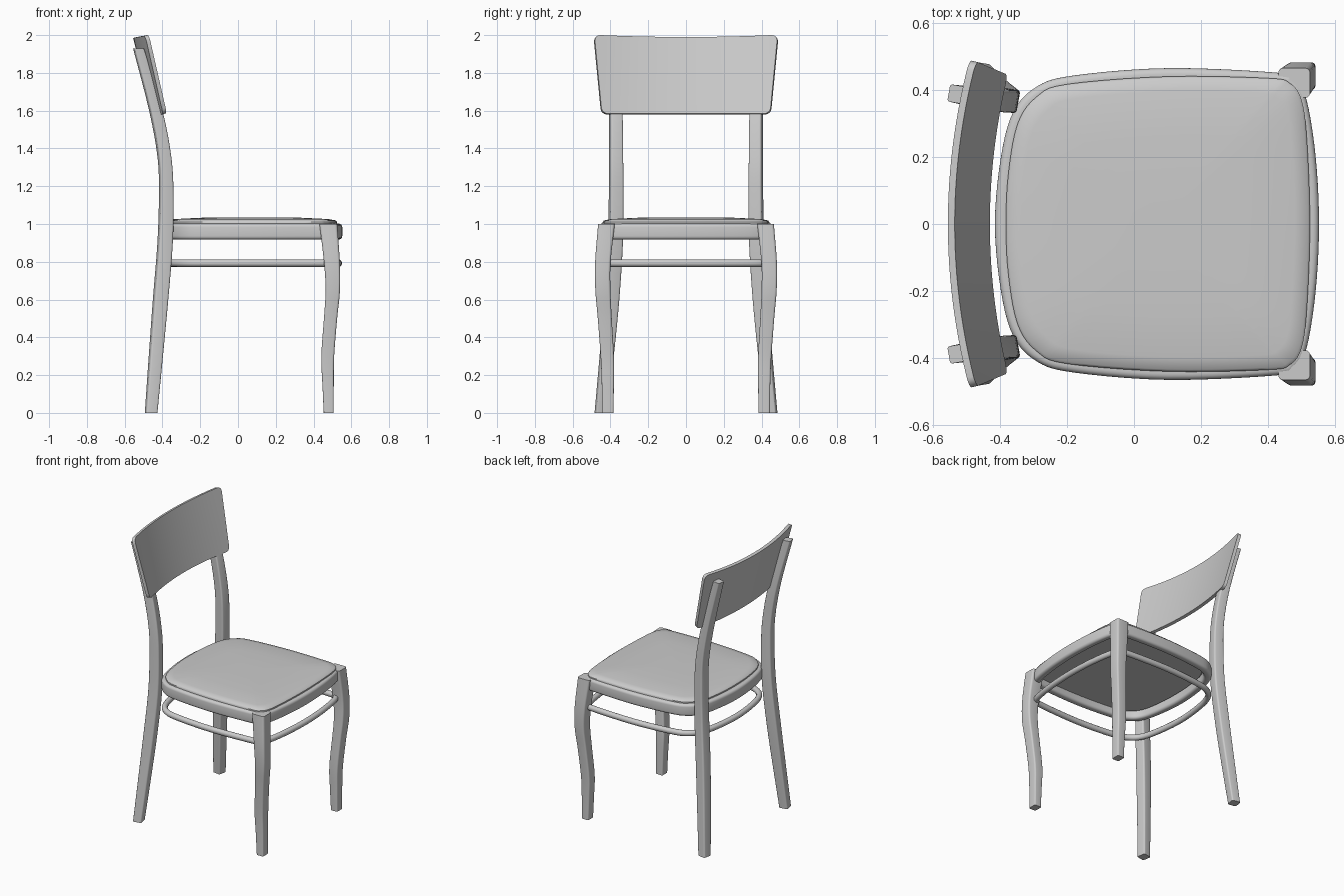
import bpy, bmesh, math
from mathutils import Vector

if "Cube" in bpy.data.objects:
    bpy.data.objects.remove(bpy.data.objects["Cube"])

grey = bpy.data.materials.new("grey")
grey.diffuse_color = (0.6, 0.6, 0.6, 1)
grey.use_nodes = True
grey.node_tree.nodes["Principled BSDF"].inputs["Base Color"].default_value = grey.diffuse_color


def finish(name, bm, angle=40):
    bmesh.ops.recalc_face_normals(bm, faces=bm.faces)
    me = bpy.data.meshes.new(name)
    bm.to_mesh(me)
    bm.free()
    ob = bpy.data.objects.new(name, me)
    bpy.context.collection.objects.link(ob)
    me.materials.append(grey)
    bpy.ops.object.select_all(action='DESELECT')
    ob.select_set(True)
    bpy.context.view_layer.objects.active = ob
    bpy.ops.object.shade_smooth_by_angle(angle=math.radians(angle))
    return ob


def spline(pts, steps, closed=False):
    """Smooth curve through the points"""
    pts = [Vector(p) for p in pts]
    n, out = len(pts), []
    for i in range(n if closed else n - 1):
        idx = [i - 1, i, i + 1, i + 2]
        a, b, c, d = [pts[k % n] if closed else pts[min(max(k, 0), n - 1)] for k in idx]
        for s in range(steps):
            t = s / steps
            out.append(0.5 * (2 * b + (c - a) * t + (2 * a - 5 * b + 4 * c - d) * t * t
                              + (3 * b - a - 3 * c + d) * t ** 3))
    return out if closed else out + [pts[-1]]


def loft(bm, rings, close_rings=False):
    """Bridge rings of points, capped or joined end to end"""
    vs = [[bm.verts.new(p) for p in r] for r in rings]
    n = len(vs[0])
    for k in range(len(vs) if close_rings else len(vs) - 1):
        a, b = vs[k], vs[(k + 1) % len(vs)]
        for i in range(n):
            j = (i + 1) % n
            bm.faces.new((a[i], a[j], b[j], b[i]))
    if not close_rings:
        bm.faces.new(vs[0])
        bm.faces.new(vs[-1])


def rounded_rect(hx, hy, r, seg=4):
    pts = []
    for k, (sx, sy) in enumerate([(1, 1), (-1, 1), (-1, -1), (1, -1)]):
        for s in range(seg + 1):
            a = math.pi / 2 * (k + s / seg)
            pts.append((sx * (hx - r) + r * math.cos(a), sy * (hy - r) + r * math.sin(a)))
    return pts


def leg(name, stations, yaw):
    """Stations are height, centre x, centre y, half depth, half width"""
    c, s = math.cos(yaw), math.sin(yaw)
    rings = []
    for z, cx, cy, hx, hy in spline(stations, 4):
        rings.append([(cx + c * x - s * y, cy + s * x + c * y, z)
                      for x, y in rounded_rect(hx, hy, 0.3 * min(hx, hy))])
    bm = bmesh.new()
    loft(bm, rings)
    ob = finish(name, bm)
    ob.modifiers.new("mirror", 'MIRROR').use_axis = (False, True, False)


def outline(half):
    """Closed symmetric outline from its +y half"""
    return spline(half + [(x, -y) for x, y in half[-2:0:-1]], 5, True)


def rail(name, path, section):
    """Sweep a section of (inward offset, height) round a closed path"""
    rings, n = [], len(path)
    for i, p in enumerate(path):
        t = (path[(i + 1) % n] - path[i - 1]).normalized()
        inward = Vector((-t.y, t.x))
        rings.append([(*(p + inward * d), z) for d, z in section])
    bm = bmesh.new()
    loft(bm, rings, True)
    finish(name, bm)


# Legs
leg("back_legs", [(0, -.46, .45, .03, .031), (.3, -.435, .42, .034, .034),
                  (.6, -.41, .393, .037, .036), (.9, -.386, .374, .037, .036),
                  (1.15, -.38, .37, .035, .035), (1.35, -.389, .37, .033, .034),
                  (1.6, -.435, .372, .032, .032), (1.93, -.527, .387, .026, .026)],
    math.radians(-10))
leg("front_legs", [(0, .48, .414, .026, .03), (.15, .477, .414, .03, .032),
                   (.3, .475, .417, .034, .035), (.5, .49, .43, .035, .037),
                   (.65, .502, .44, .038, .04), (.8, .497, .44, .042, .041),
                   (1, .478, .421, .047, .044)], 0)

# Bent seat frame and lower stretcher ring
frame = outline([(.552, 0), (.542, .2), (.515, .37), (.48, .432), (.42, .452), (.1, .465),
                 (-.18, .443), (-.29, .41), (-.36, .335), (-.397, .2), (-.415, 0)])
rail("seat_frame", frame, [(.025 + x, .96 + z) for x, z in rounded_rect(.025, .042, .018)])
rail("stretcher", frame, [(.02 + .019 * math.cos(a * math.pi / 6), .793 + .02 * math.sin(a * math.pi / 6))
                          for a in range(12)])

# Domed seat
pad = outline([(.525, 0), (.516, .25), (.50, .37), (.465, .42), (.40, .435), (.1, .44),
               (-.2, .417), (-.29, .38), (-.347, .3), (-.375, .15), (-.382, 0)])
mid = Vector((.07, 0))
bm = bmesh.new()
loft(bm, [[(*(mid + (p - mid) * s), z) for p in pad] for s, z in
          [(.93, .965), (.97, .985), (1, 1.0), (1, 1.011), (.985, 1.019), (.9, 1.026),
           (.6, 1.033), (.2, 1.035)]])
finish("seat", bm)

# Curved backrest with rounded corners
bm = bmesh.new()
r, height, cols = .03, .415, 24
levels = [0, .002, .008, .016, .03] + [.03 + .355 * k / 6 for k in range(1, 6)]
levels += [height - h for h in (.03, .016, .008, .002, 0)]
grid = []
for h in levels:
    v = h / height
    e = max(0, r - min(h, height - h))
    half = .445 + .04 * v - (r - math.sqrt(r * r - e * e))
    row = []
    for i in range(cols + 1):
        y = half * (2 * i / cols - 1)
        bow = (y / .45) ** 2
        row.append(bm.verts.new((-.43 - .105 * v + .055 * bow, y,
                                 1.585 + h - .01 * v * max(0, 1 - bow))))
    grid.append(row)
for a, b in zip(grid, grid[1:]):
    for i in range(cols):
        bm.faces.new((a[i], a[i + 1], b[i + 1], b[i]))
back = finish("backrest", bm)
if back.data.polygons[0].normal.x < 0:
    back.data.flip_normals()
solid = back.modifiers.new("thickness", 'SOLIDIFY')
solid.thickness = .021
solid.offset = -1
# Sharp rim, smooth faces
bpy.ops.object.modifier_apply(modifier="thickness")
bpy.ops.object.shade_smooth_by_angle(angle=math.radians(40))
